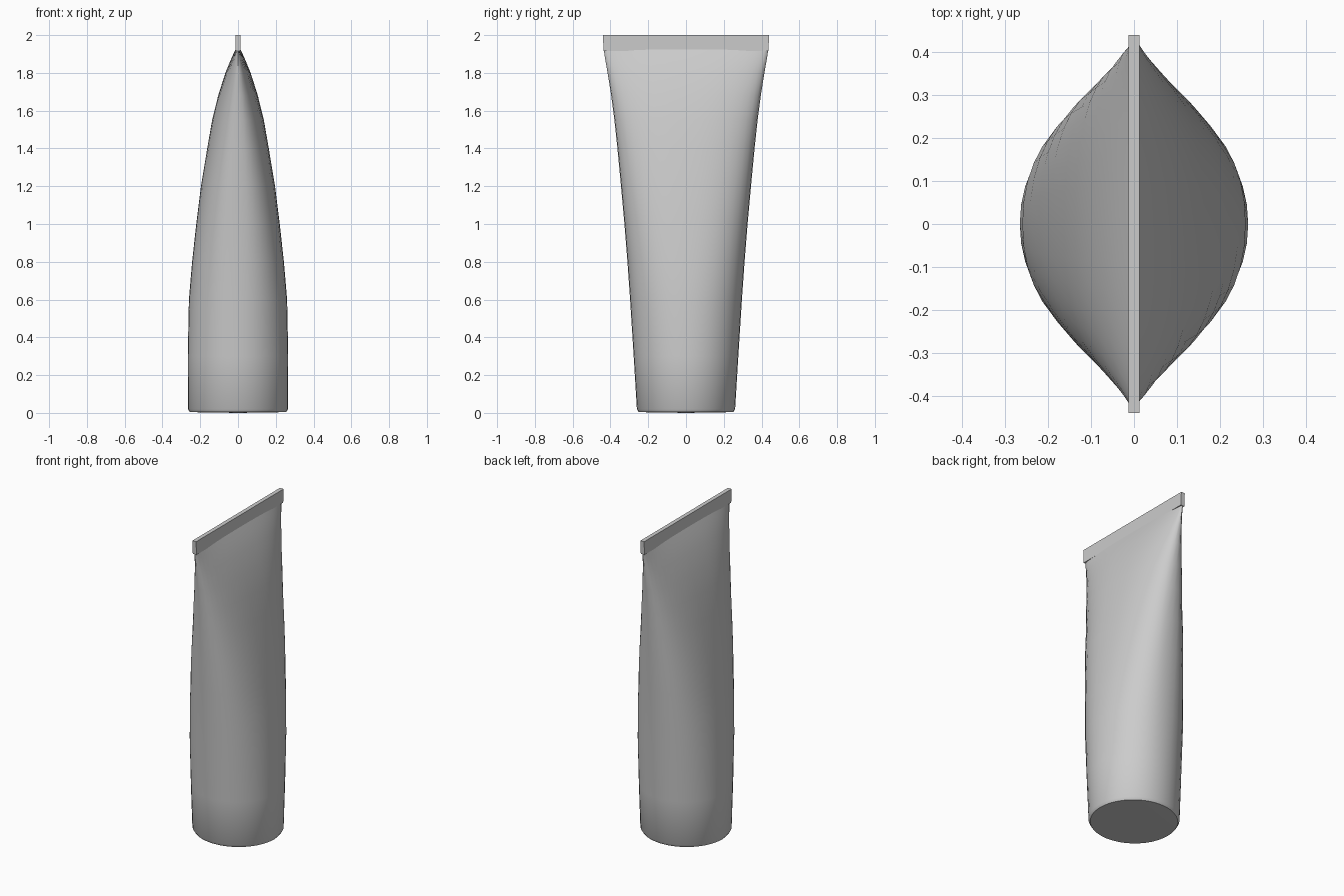
import bpy, bmesh, math

if "Cube" in bpy.data.objects:
    bpy.data.objects.remove(bpy.data.objects["Cube"])

SEG = 40
# tube sections: height, half depth in x, half width in y, roundness exponent
SECTIONS = [
    (0.004, 0.255, 0.250, 2.0), (0.02, 0.265, 0.260, 2.0),
    (0.30, 0.266, 0.277, 2.05), (0.60, 0.260, 0.296, 2.15),
    (0.80, 0.243, 0.310, 2.25), (1.00, 0.221, 0.326, 2.35),
    (1.20, 0.196, 0.344, 2.4), (1.40, 0.163, 0.363, 2.4),
    (1.55, 0.137, 0.379, 2.4), (1.68, 0.105, 0.396, 2.4),
    (1.80, 0.067, 0.415, 2.4), (1.88, 0.034, 0.429, 2.4),
    (1.925, 0.013, 0.436, 2.4),
]


def finish(bm, name):
    bmesh.ops.recalc_face_normals(bm, faces=bm.faces)
    me = bpy.data.meshes.new(name)
    bm.to_mesh(me)
    bm.free()
    ob = bpy.data.objects.new(name, me)
    bpy.context.collection.objects.link(ob)
    return ob


def ring(bm, z, a, b, n):
    verts = []
    for i in range(SEG):
        t = 2 * math.pi * i / SEG
        c, s = math.cos(t), math.sin(t)
        x = math.copysign(abs(c) ** (2 / n), c) * a
        y = math.copysign(abs(s) ** (2 / n), s) * b
        verts.append(bm.verts.new((x, y, z)))
    return verts


# Squeezable tube body: round base lofted to a flat line
bm = bmesh.new()
rings = [ring(bm, *s) for s in SECTIONS]
for lo, hi in zip(rings, rings[1:]):
    for i in range(SEG):
        j = (i + 1) % SEG
        bm.faces.new((lo[i], lo[j], hi[j], hi[i]))
bm.faces.new(rings[-1])
base = bm.verts.new((0, 0, 0))
for i in range(SEG):
    bm.faces.new((rings[0][(i + 1) % SEG], rings[0][i], base))
body = finish(bm, "tube_body")

bpy.context.view_layer.objects.active = body
body.select_set(True)
bpy.ops.object.shade_smooth_by_angle(angle=math.radians(40))

# Crimped flat seal along the top
bm = bmesh.new()
bmesh.ops.create_cube(bm, size=1)
for v in bm.verts:
    half = 0.44 if v.co.z > 0 else 0.436
    v.co = (math.copysign(0.013, v.co.x), math.copysign(half, v.co.y),
            2.0 if v.co.z > 0 else 1.915)
finish(bm, "crimp_seal")
